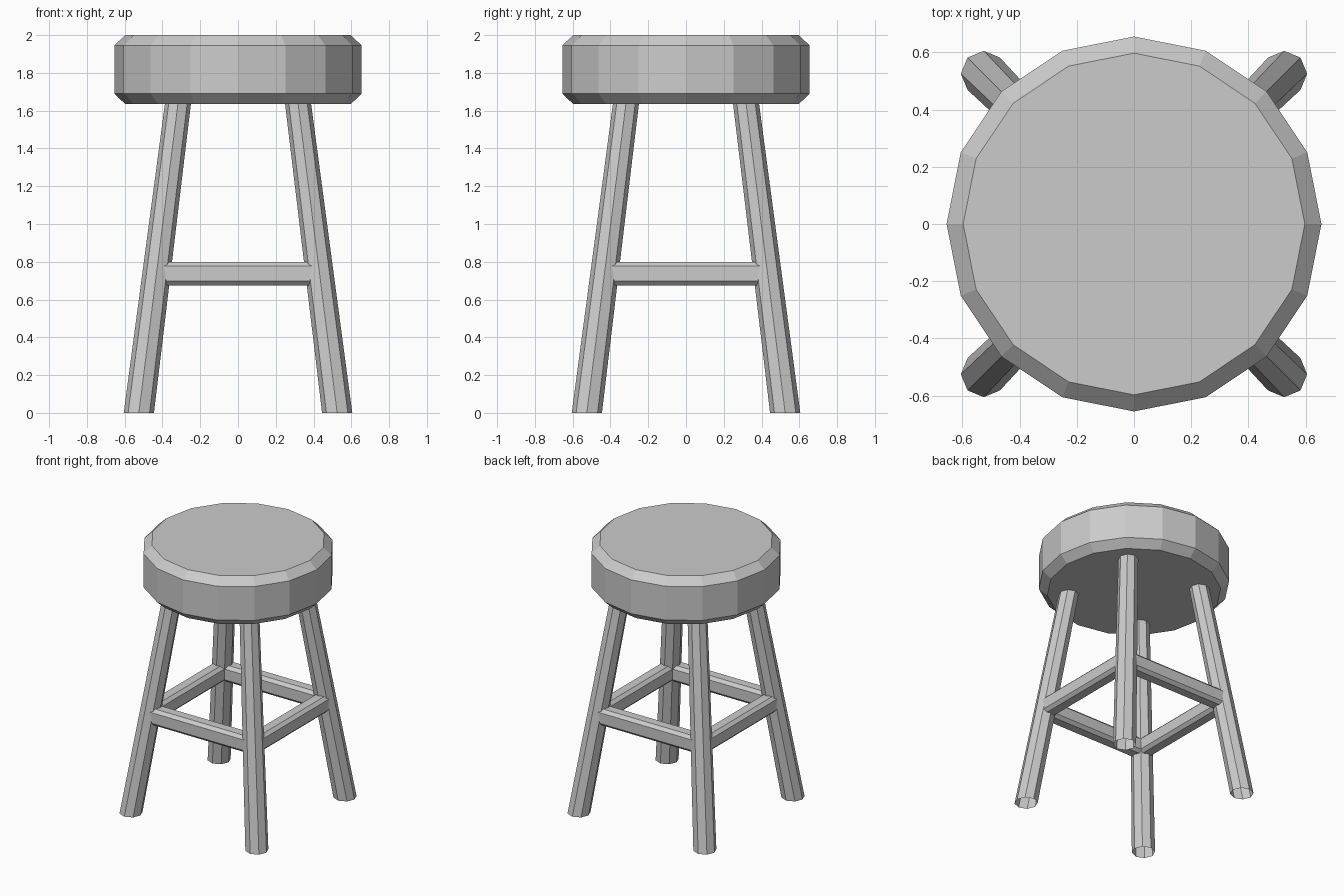
import bpy
import bmesh
from math import sin, cos, pi

if "Cube" in bpy.data.objects:
    bpy.data.objects.remove(bpy.data.objects["Cube"])


def loft(name, rings, cap_start=True, cap_end=True):
    """Skin a list of equal-sized point rings into a flat-shaded object."""
    bm = bmesh.new()
    loops = [[bm.verts.new(p) for p in ring] for ring in rings]
    n = len(loops[0])
    for a, b in zip(loops, loops[1:]):
        for i in range(n):
            j = (i + 1) % n
            bm.faces.new((a[i], a[j], b[j], b[i]))
    if cap_start:
        bm.faces.new(loops[0][::-1])
    if cap_end:
        bm.faces.new(loops[-1])
    mesh = bpy.data.meshes.new(name)
    bm.to_mesh(mesh)
    bm.free()
    obj = bpy.data.objects.new(name, mesh)
    bpy.context.collection.objects.link(obj)
    return obj


def ring(cx, cy, z, r, n):
    return [(cx + r * cos(2 * pi * i / n), cy + r * sin(2 * pi * i / n), z)
            for i in range(n)]


# Seat: 16-sided disc with chamfered rims
loft("seat", [ring(0, 0, z, r, 16) for r, z in
              ((0.597, 1.635), (0.655, 1.69), (0.655, 1.945), (0.597, 2.0))])

# Splayed, tapered octagonal legs, open at the foot
for sy, depth in ((-1, "front"), (1, "back")):
    for sx, side in ((-1, "left"), (1, "right")):
        loft(f"{depth}_{side}_leg",
             [ring(sx * 0.525, sy * 0.525, 0, 0.08, 8),
              ring(sx * 0.31, sy * 0.31, 1.70, 0.0685, 8)], cap_start=False)

# Stretchers: chamfered bars running between the leg centres
H, W, C = 0.0625, 0.055, 0.0225
profile = [(W, -H + C), (W, H - C), (W - C, H), (-W + C, H),
           (-W, H - C), (-W, -H + C), (-W + C, -H), (W - C, -H)]
D, Z = 0.432, 0.7375
for k, side in enumerate(("front", "right", "back", "left")):
    bar = loft(f"{side}_stretcher",
               [[(x, -D + y, Z + z) for y, z in profile] for x in (-D, D)])
    bar.rotation_euler.z = k * pi / 2
